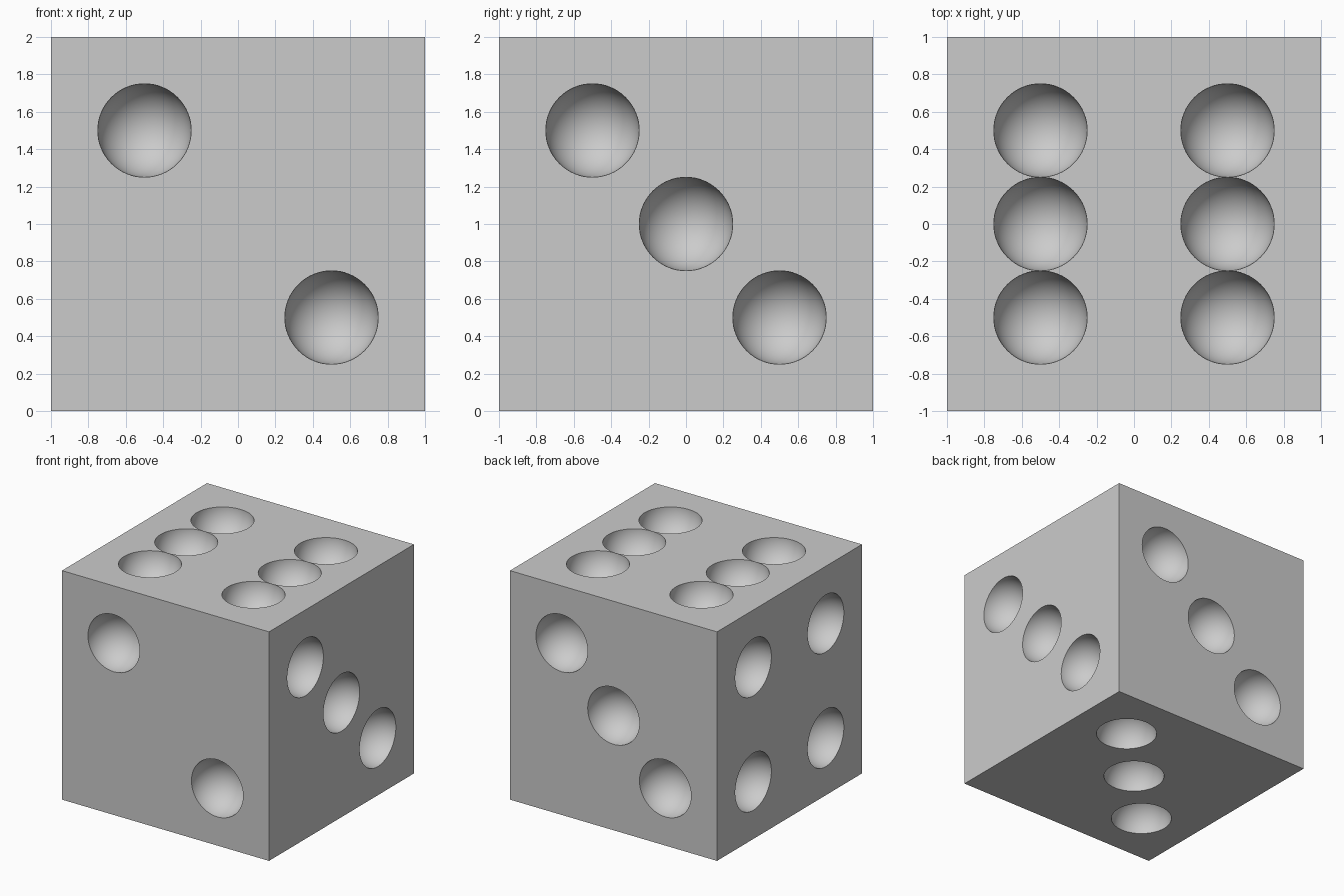
import bpy
import bmesh
from mathutils import Matrix, Vector

old = bpy.data.objects.get("Cube")
if old:
    bpy.data.objects.remove(old, do_unlink=True)

CENTRE = Vector((0, 0, 1))
P = 0.5        # pip offset from the face centre
R = 0.25       # pip radius

# One flat colour for the whole die
grey = bpy.data.materials.new("light_grey")
grey.use_nodes = True
colour = (0.6, 0.6, 0.6, 1)
grey.diffuse_color = colour
grey.node_tree.nodes["Principled BSDF"].inputs["Base Color"].default_value = colour


def make_object(name, bm):
    mesh = bpy.data.meshes.new(name)
    bm.to_mesh(mesh)
    bm.free()
    mesh.materials.append(grey)
    obj = bpy.data.objects.new(name, mesh)
    bpy.context.collection.objects.link(obj)
    return obj


# Die body
bm = bmesh.new()
bmesh.ops.create_cube(bm, size=2, matrix=Matrix.Translation(CENTRE))
die = make_object("die_body", bm)

# Pips on each face, as offsets from the die centre
falling = [(-P, P), (0, 0), (P, -P)]
corners = [(a, b) for a in (-P, P) for b in (-P, P)]
pips = [(a, -1, b) for a, b in (falling[0], falling[2])]      # front: two
pips += [(1, a, b) for a, b in falling]                       # left: three
pips += [(-a, 1, b) for a, b in falling]                      # back: three
pips += [(-1, a, b) for a, b in corners]                      # right: four
pips += [(a, b, 1) for a in (-P, P) for b in (-P, 0, P)]      # top: six
pips += [(a, a, -1) for a in (-P, 0, P)]                      # underside: three

# Spherical cutters, poles along the face normals
bm = bmesh.new()
for pip in pips:
    offset = Vector(pip)
    normal = Vector([c if abs(c) == 1 else 0 for c in pip])
    turn = Vector((0, 0, 1)).rotation_difference(normal).to_matrix().to_4x4()
    bmesh.ops.create_uvsphere(bm, u_segments=64, v_segments=31, radius=R,
                              matrix=Matrix.Translation(CENTRE + offset) @ turn)
cutter = make_object("pip_cutter", bm)
cutter.hide_render = True

# Scoop the pips out of the body
cut = die.modifiers.new("pips", "BOOLEAN")
cut.operation = "DIFFERENCE"
cut.solver = "EXACT"
cut.object = cutter
bpy.ops.object.select_all(action="DESELECT")
die.select_set(True)
bpy.context.view_layer.objects.active = die
bpy.ops.object.modifier_apply(modifier=cut.name)
bpy.data.objects.remove(cutter, do_unlink=True)

# Smooth bowls with crisp rims and cube edges
bpy.ops.object.shade_smooth_by_angle(angle=0.6)
